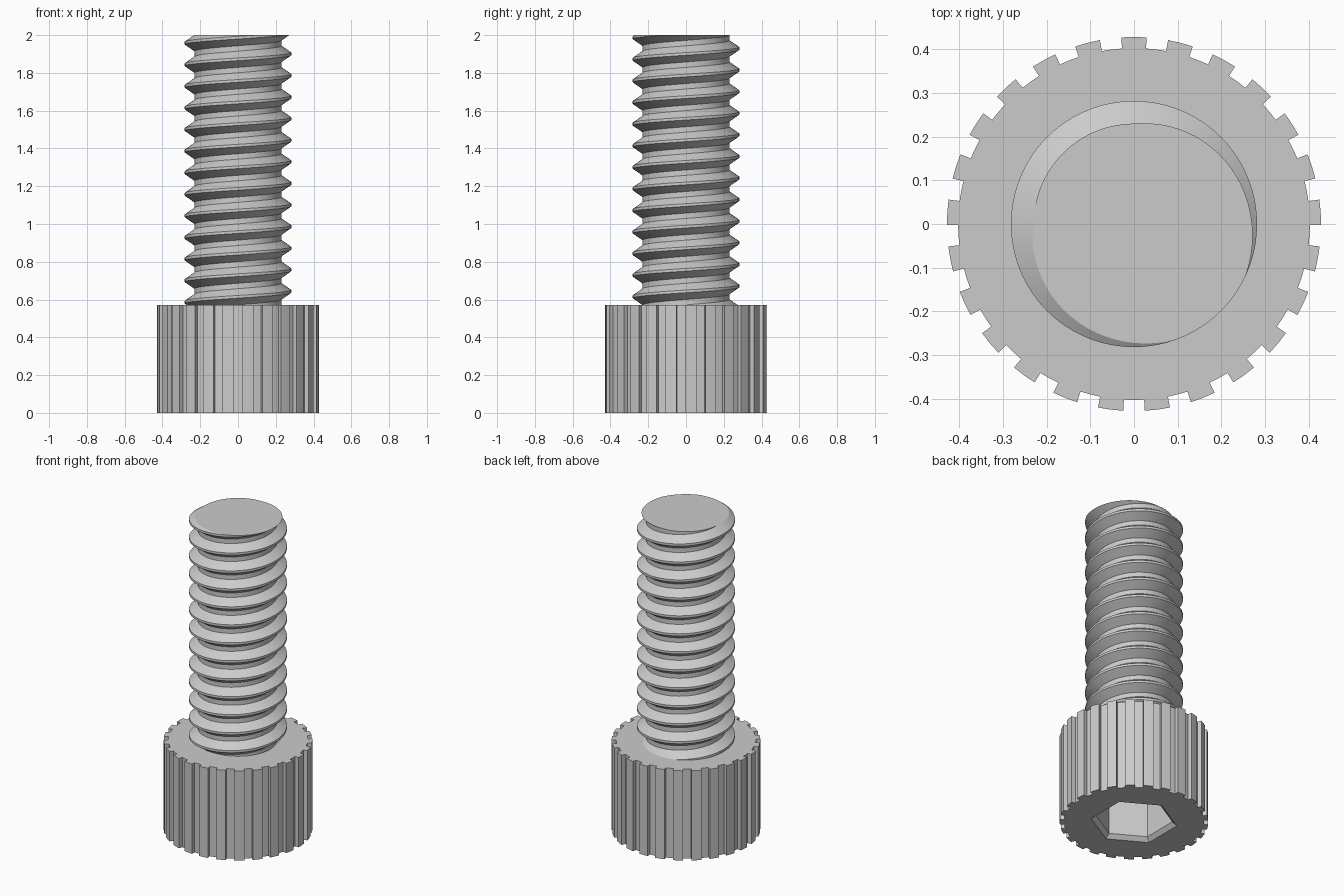
import bpy, bmesh
from math import sin, cos, pi, radians

if "Cube" in bpy.data.objects:
    bpy.data.objects.remove(bpy.data.objects["Cube"])

HEAD_H, TOP = 0.571, 2.0
PITCH, CREST, ROOT = 0.1143, 0.282, 0.23

steel = bpy.data.materials.new("steel_grey")
steel.use_nodes = True
steel.diffuse_color = (0.6, 0.6, 0.6, 1)
steel.node_tree.nodes["Principled BSDF"].inputs["Base Color"].default_value = (0.6, 0.6, 0.6, 1)


def finish(bm, name):
    bmesh.ops.recalc_face_normals(bm, faces=bm.faces)
    mesh = bpy.data.meshes.new(name)
    bm.to_mesh(mesh)
    bm.free()
    obj = bpy.data.objects.new(name, mesh)
    bpy.context.collection.objects.link(obj)
    mesh.materials.append(steel)
    bpy.ops.object.select_all(action='DESELECT')
    obj.select_set(True)
    bpy.context.view_layer.objects.active = obj
    bpy.ops.object.shade_smooth_by_angle(angle=radians(25))


def ring(bm, points, z):
    return [bm.verts.new((r * cos(a), r * sin(a), z)) for r, a in points]


def bridge(bm, a, b):
    for i in range(len(a)):
        j = (i + 1) % len(a)
        bm.faces.new((a[i], a[j], b[j], b[i]))


def loop_edges(bm, loop):
    return [bm.edges.get((v, loop[(i + 1) % len(loop)])) for i, v in enumerate(loop)]


# Knurled head with a chamfered hexagonal socket underneath
TEETH = 25
outline = []
for t in range(TEETH):
    mid = pi / 2 + t * 2 * pi / TEETH
    half = radians(3.9)
    gap = 2 * pi / TEETH - 2 * half
    outline += [(0.4285, mid + half * k) for k in (-1, 0, 1)]
    outline += [(0.403, mid + half + gap * k) for k in (0, 0.5, 1)]


def hexagon(r):
    return [(r, pi / 2 + k * pi / 3) for k in range(6)]


bm = bmesh.new()
base, upper = ring(bm, outline, 0), ring(bm, outline, HEAD_H)
bridge(bm, base, upper)
bm.faces.new(upper)
rim = ring(bm, hexagon(0.25), 0)
inner = ring(bm, hexagon(0.224), 0.025)
floor = ring(bm, hexagon(0.224), 0.3)
bridge(bm, rim, inner)
bridge(bm, inner, floor)
bm.faces.new(floor)
bmesh.ops.triangle_fill(bm, edges=loop_edges(bm, base) + loop_edges(bm, rim), use_beauty=True)
finish(bm, "socket_head")

# Right-handed helical thread, swept from one tooth profile and trimmed flat
STEPS, TURNS = 72, 16
profile = [(0, ROOT), (0.25, ROOT), (0.5625, CREST), (0.6875, CREST), (1, ROOT)]
start = TOP + PITCH * (47 / 360 - 14 - 0.625)
bm = bmesh.new()
previous = None
for i in range(STEPS * TURNS + 1):
    a = 2 * pi * i / STEPS
    row = [bm.verts.new((r * cos(a), r * sin(a), start + PITCH * (i / STEPS + h)))
           for h, r in profile]
    if previous:
        for k in range(len(row) - 1):
            bm.faces.new((previous[k], row[k], row[k + 1], previous[k + 1]))
    previous = row
bmesh.ops.remove_doubles(bm, verts=bm.verts, dist=0.0005)

for z, up in ((HEAD_H - 0.01, -1), (TOP, 1)):
    cut = bmesh.ops.bisect_plane(bm, geom=bm.verts[:] + bm.edges[:] + bm.faces[:],
                                 plane_co=(0, 0, z), plane_no=(0, 0, up), clear_outer=True)
    edges = [e for e in cut["geom_cut"] if isinstance(e, bmesh.types.BMEdge)]
    bmesh.ops.edgeloop_fill(bm, edges=edges)
finish(bm, "threaded_shank")
